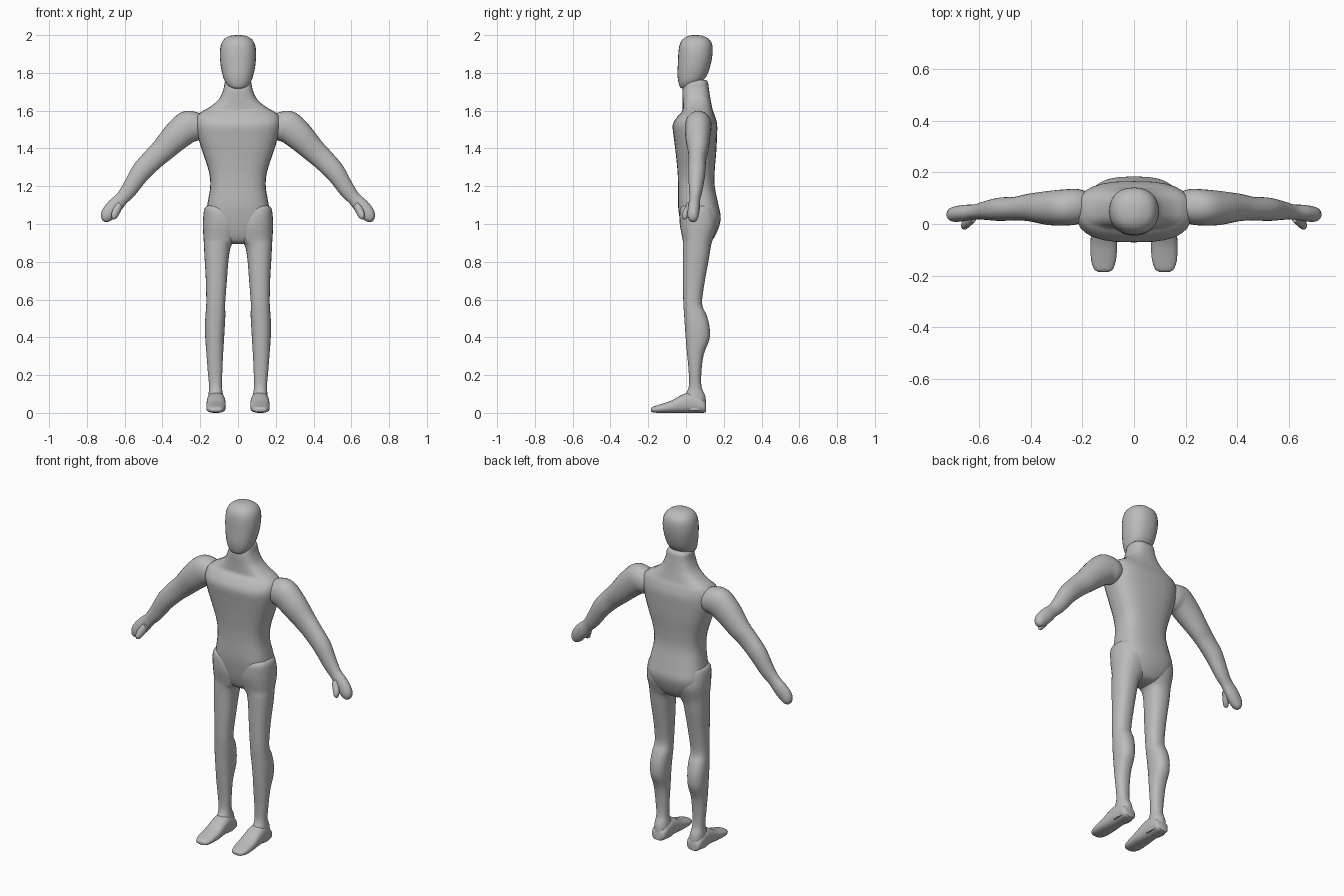
import bpy, bmesh, math
from mathutils import Vector

SEG = 28    # points around each cross-section
SUB = 4     # interpolated rings between given sections

grey = bpy.data.materials.new("plain grey")
grey.diffuse_color = (0.5, 0.5, 0.5, 1)


def smooth_stations(rows):
    """Catmull-Rom interpolation of section rows."""
    out = []
    for i in range(len(rows) - 1):
        p0, p1 = rows[max(i - 1, 0)], rows[i]
        p2, p3 = rows[i + 1], rows[min(i + 2, len(rows) - 1)]
        for k in range(SUB):
            t = k / SUB
            out.append([0.5 * (2 * b + (c - a) * t + (2 * a - 5 * b + 4 * c - d) * t * t
                               + (3 * b - a - 3 * c + d) * t ** 3)
                        for a, b, c, d in zip(p0, p1, p2, p3)])
    return out + [list(rows[-1])]


def signed_pow(v, e):
    return math.copysign(abs(v) ** e, v)


def loft(name, rows, frame, power=2.0, mirror=False):
    """Skin rounded sections; frame(row) gives centre, half-axis u, half-axis v."""
    bm = bmesh.new()
    rings = []
    for row in smooth_stations(rows):
        c, u, v = frame(row)
        ring = []
        for k in range(SEG):
            a = 2 * math.pi * k / SEG
            ring.append(bm.verts.new(c + u * signed_pow(math.cos(a), 2 / power)
                                     + v * signed_pow(math.sin(a), 2 / power)))
        rings.append(ring)
    for r, s in zip(rings, rings[1:]):
        for k in range(SEG):
            j = (k + 1) % SEG
            bm.faces.new((r[k], r[j], s[j], s[k]))
    bm.faces.new(rings[0])
    bm.faces.new(rings[-1])
    bmesh.ops.recalc_face_normals(bm, faces=bm.faces)
    me = bpy.data.meshes.new(name)
    bm.to_mesh(me)
    bm.free()
    me.materials.append(grey)
    ob = bpy.data.objects.new(name, me)
    bpy.context.collection.objects.link(ob)
    if mirror:
        m = ob.modifiers.new("mirror", 'MIRROR')
        m.use_mirror_merge = False
    bpy.ops.object.select_all(action='DESELECT')
    ob.select_set(True)
    bpy.context.view_layer.objects.active = ob
    bpy.ops.object.shade_smooth_by_angle(angle=math.radians(50))
    return ob


def upright(row):       # z, x min, x max, y min, y max
    z, x0, x1, y0, y1 = row
    return (Vector(((x0 + x1) / 2, (y0 + y1) / 2, z)),
            Vector(((x1 - x0) / 2, 0, 0)), Vector((0, (y1 - y0) / 2, 0)))


def lengthwise(row):    # y, x min, x max, z min, z max
    y, x0, x1, z0, z1 = row
    return (Vector(((x0 + x1) / 2, y, (z0 + z1) / 2)),
            Vector(((x1 - x0) / 2, 0, 0)), Vector((0, 0, (z1 - z0) / 2)))


def sloping(row):       # x, z, half thickness, y min, y max, section tilt in degrees
    x, z, h, y0, y1, tilt = row
    a = math.radians(tilt)
    return (Vector((x, (y0 + y1) / 2, z)),
            Vector((math.sin(a), 0, math.cos(a))) * h, Vector((0, (y1 - y0) / 2, 0)))


def sym(z, w, y0, y1):
    return (z, -w, w, y0, y1)


# torso with shoulders and neck
loft("torso", [
    sym(0.895, 0.03, 0.03, 0.10), sym(0.91, 0.08, 0.00, 0.135),
    sym(0.96, 0.145, -0.02, 0.165), sym(1.03, 0.172, -0.034, 0.184),
    sym(1.10, 0.163, -0.042, 0.172), sym(1.20, 0.147, -0.042, 0.152),
    sym(1.28, 0.155, -0.045, 0.152), sym(1.38, 0.187, -0.055, 0.16),
    sym(1.46, 0.212, -0.065, 0.164), sym(1.525, 0.224, -0.07, 0.165),
    sym(1.57, 0.218, -0.045, 0.154), sym(1.595, 0.192, -0.022, 0.144),
    sym(1.62, 0.148, -0.018, 0.138), sym(1.66, 0.102, -0.018, 0.130),
    sym(1.71, 0.078, -0.018, 0.122), sym(1.75, 0.070, -0.008, 0.116),
    sym(1.762, 0.060, 0.0, 0.106)], upright, 2.7)

# head
loft("head", [
    sym(1.718, 0.022, -0.022, 0.012), sym(1.725, 0.043, -0.032, 0.04),
    sym(1.75, 0.067, -0.040, 0.08), sym(1.79, 0.082, -0.045, 0.112),
    sym(1.85, 0.093, -0.043, 0.132), sym(1.91, 0.096, -0.040, 0.141),
    sym(1.955, 0.088, -0.032, 0.137), sym(1.983, 0.068, -0.012, 0.116),
    sym(1.997, 0.035, 0.018, 0.084), sym(2.0, 0.006, 0.045, 0.057)], upright, 2.25)

# legs with flared hips and bulging calves
loft("leg", [
    (1.10, 0.10, 0.155, 0.0, 0.12), (1.08, 0.04, 0.178, -0.03, 0.145),
    (1.00, -0.01, 0.186, -0.033, 0.165), (0.92, 0.006, 0.182, -0.018, 0.142),
    (0.885, 0.036, 0.180, -0.016, 0.132), (0.82, 0.049, 0.177, -0.016, 0.122),
    (0.70, 0.059, 0.170, -0.016, 0.100), (0.58, 0.068, 0.168, -0.014, 0.085),
    (0.52, 0.067, 0.172, -0.010, 0.108), (0.46, 0.070, 0.175, -0.006, 0.124),
    (0.39, 0.074, 0.173, -0.001, 0.124), (0.31, 0.079, 0.167, 0.006, 0.094),
    (0.22, 0.083, 0.160, 0.014, 0.082), (0.14, 0.085, 0.153, 0.015, 0.082),
    (0.09, 0.078, 0.157, -0.005, 0.102), (0.04, 0.072, 0.160, -0.015, 0.106),
    (0.012, 0.072, 0.160, -0.01, 0.104)], upright, 2.3, True)

# feet
loft("foot", [
    (0.106, 0.085, 0.147, 0.005, 0.05), (0.09, 0.072, 0.160, 0.0, 0.075),
    (0.03, 0.068, 0.164, 0.0, 0.108), (-0.02, 0.066, 0.166, 0.0, 0.096),
    (-0.08, 0.065, 0.168, 0.0, 0.064), (-0.14, 0.070, 0.166, 0.0, 0.044),
    (-0.175, 0.082, 0.154, 0.003, 0.033), (-0.185, 0.098, 0.138, 0.009, 0.024)],
    lengthwise, 2.5, True)

# arms ending in mitten hands
loft("arm", [
    (0.17, 1.515, 0.05, 0.02, 0.12, 0), (0.215, 1.518, 0.075, 0.0, 0.135, 4),
    (0.268, 1.513, 0.085, -0.006, 0.134, 22), (0.33, 1.462, 0.077, -0.004, 0.128, 38),
    (0.40, 1.390, 0.064, 0.010, 0.118, 43), (0.455, 1.338, 0.058, 0.014, 0.106, 45),
    (0.52, 1.268, 0.053, 0.012, 0.102, 44), (0.575, 1.185, 0.044, 0.016, 0.088, 42),
    (0.615, 1.135, 0.036, 0.018, 0.076, 42), (0.655, 1.092, 0.041, 0.012, 0.074, 43),
    (0.69, 1.052, 0.038, 0.008, 0.068, 44), (0.708, 1.028, 0.025, 0.014, 0.060, 45),
    (0.715, 1.018, 0.008, 0.028, 0.046, 45)], sloping, 2.1, True)

# thumbs
loft("thumb", [
    (0.622, 1.105, 0.018, 0.005, 0.05, 43), (0.640, 1.075, 0.022, -0.010, 0.035, 43),
    (0.656, 1.045, 0.019, -0.022, 0.015, 43), (0.664, 1.028, 0.006, -0.014, 0.0, 43)],
    sloping, 2.0, True)
